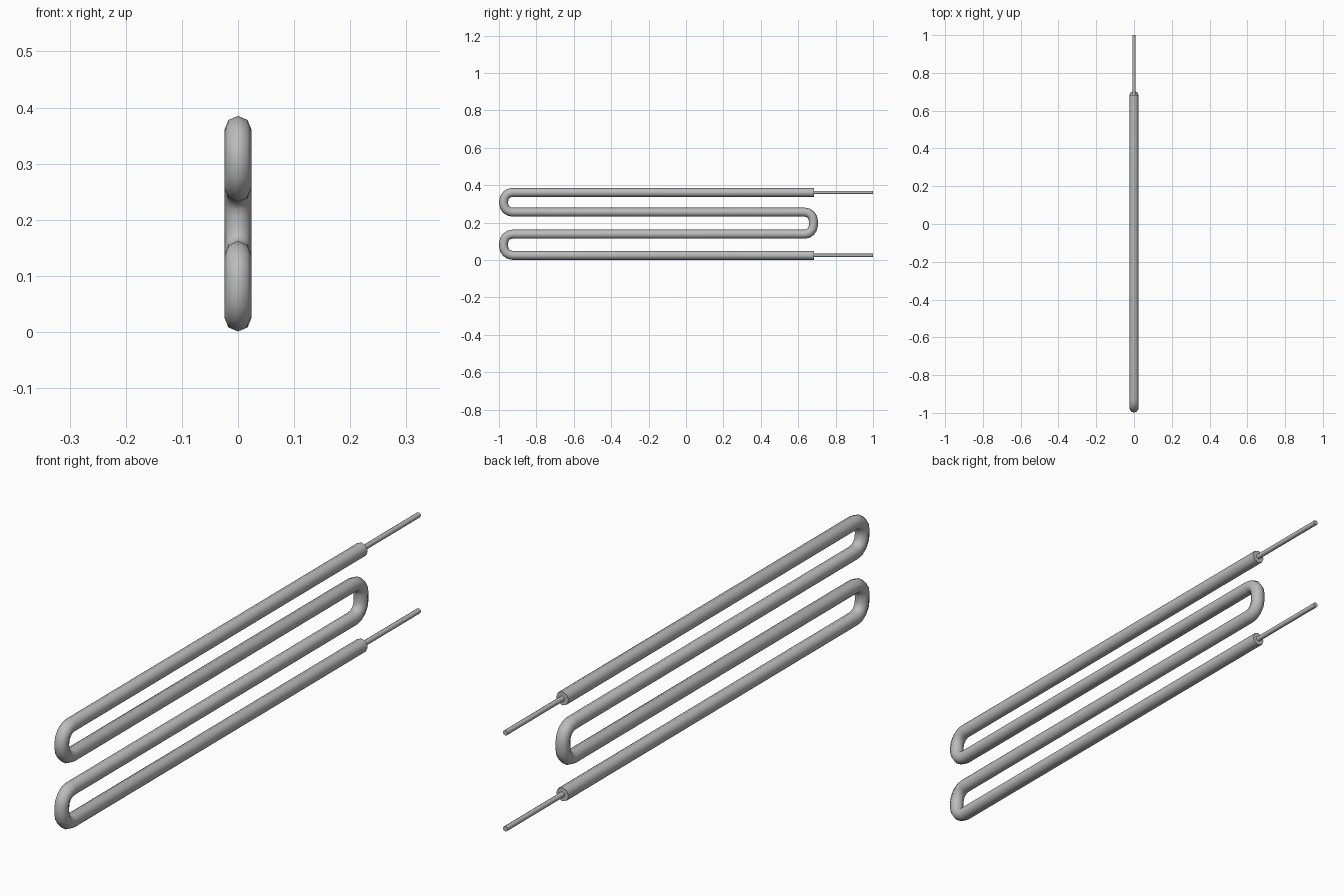
import bpy
import bmesh
import math
from mathutils import Vector

cube = bpy.data.objects.get("Cube")
if cube:
    bpy.data.objects.remove(cube, do_unlink=True)

metal = bpy.data.materials.new("brushed_grey_metal")
metal.use_nodes = True
GREY = (0.5, 0.5, 0.5, 1)
metal.diffuse_color = GREY
metal.node_tree.nodes["Principled BSDF"].inputs["Base Color"].default_value = GREY

SIDES = 8
TUBE_R, WIRE_R = 0.024, 0.009
FRONT_Y, BACK_Y, END_Y, TIP_Y = -0.975, 0.681, 0.684, 1.0
LEVELS = (0.025, 0.138, 0.256, 0.361)   # heights of the four straight runs
BEND_R, BEND_STEPS = 0.047, 4


def round_corners(corners):
    """Replace each inner right-angle corner with a short arc."""
    path = [corners[0]]
    for before, corner, after in zip(corners, corners[1:], corners[2:]):
        a = (before - corner).normalized()
        b = (after - corner).normalized()
        centre = corner + (a + b) * BEND_R
        for i in range(BEND_STEPS + 1):
            t = math.pi / 2 * i / BEND_STEPS
            path.append(centre - (b * math.cos(t) + a * math.sin(t)) * BEND_R)
    return path + [corners[-1]]


def sweep(name, path, radius):
    """Sweep a capped ring along a path lying in the YZ plane."""
    bm = bmesh.new()
    rings = []
    for i, point in enumerate(path):
        ahead = path[min(i + 1, len(path) - 1)] - point
        behind = point - path[max(i - 1, 0)]
        tangent = ahead.normalized() + behind.normalized()
        side = Vector((1, 0, 0))
        normal = tangent.normalized().cross(side)
        angles = [math.tau * k / SIDES for k in range(SIDES)]
        rings.append([bm.verts.new(point + (side * math.cos(a) + normal * math.sin(a)) * radius)
                      for a in angles])
    for r, s in zip(rings, rings[1:]):
        for k in range(SIDES):
            n = (k + 1) % SIDES
            bm.faces.new((r[k], r[n], s[n], s[k]))
    bm.faces.new(rings[0])
    bm.faces.new(rings[-1])
    bmesh.ops.recalc_face_normals(bm, faces=bm.faces)
    mesh = bpy.data.meshes.new(name)
    bm.to_mesh(mesh)
    bm.free()
    mesh.materials.append(metal)
    obj = bpy.data.objects.new(name, mesh)
    bpy.context.collection.objects.link(obj)
    bpy.ops.object.select_all(action='DESELECT')
    obj.select_set(True)
    bpy.context.view_layer.objects.active = obj
    bpy.ops.object.shade_smooth_by_angle(angle=math.radians(60))


# Serpentine tube: four runs joined by front, back and front bends
turns = (FRONT_Y, BACK_Y, FRONT_Y)
corners = [Vector((0, END_Y, LEVELS[0]))]
for y, low, high in zip(turns, LEVELS, LEVELS[1:]):
    corners += [Vector((0, y, low)), Vector((0, y, high))]
corners.append(Vector((0, END_Y, LEVELS[-1])))
sweep("serpentine_tube", round_corners(corners), TUBE_R)

# Thin terminal rods leaving both tube ends
for name, z in (("lower_terminal_rod", LEVELS[0]), ("upper_terminal_rod", LEVELS[-1])):
    sweep(name, [Vector((0, END_Y - 0.02, z)), Vector((0, TIP_Y, z))], WIRE_R)
